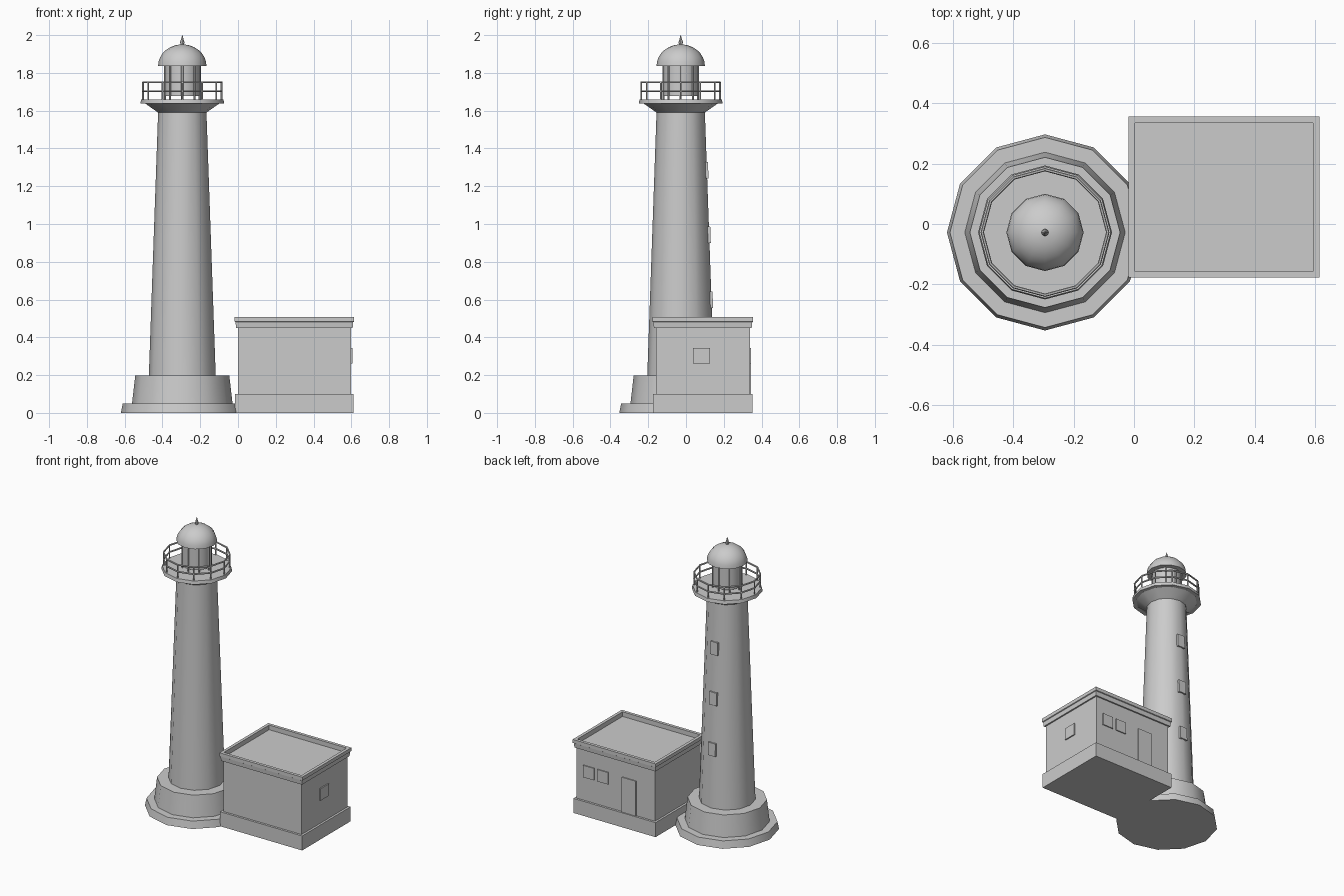
import bpy, bmesh, math

if "Cube" in bpy.data.objects:
    bpy.data.objects.remove(bpy.data.objects["Cube"])

TX, TY = -0.295, -0.028          # tower axis
SIDES = 12


def loft(name, rings, smooth=False):
    """Skin a stack of equal-length point rings and cap both ends."""
    bm = bmesh.new()
    vs = [[bm.verts.new(p) for p in r] for r in rings]
    n = len(rings[0])
    for a, b in zip(vs, vs[1:]):
        for i in range(n):
            j = (i + 1) % n
            bm.faces.new((a[i], a[j], b[j], b[i]))
    bm.faces.new(vs[0][::-1])
    bm.faces.new(vs[-1])
    bmesh.ops.recalc_face_normals(bm, faces=bm.faces)
    me = bpy.data.meshes.new(name)
    bm.to_mesh(me)
    bm.free()
    ob = bpy.data.objects.new(name, me)
    bpy.context.collection.objects.link(ob)
    if smooth:
        bpy.ops.object.select_all(action='DESELECT')
        ob.select_set(True)
        bpy.context.view_layer.objects.active = ob
        bpy.ops.object.shade_smooth_by_angle(angle=math.radians(35))
    return ob


def ring(r, z, x=TX, y=TY, n=SIDES):
    return [(x + r * math.cos(2 * math.pi * i / n),
             y + r * math.sin(2 * math.pi * i / n), z) for i in range(n)]


def round_part(name, profile, **kw):
    return loft(name, [ring(r, z, **kw) for r, z in profile], True)


# building wall footprint
X0, X1, Y0, Y1 = 0.0, 0.597, -0.160, 0.338


def rect(o, z):
    return [(X0 - o, Y0 - o, z), (X1 + o, Y0 - o, z),
            (X1 + o, Y1 + o, z), (X0 - o, Y1 + o, z)]


def block_part(name, profile):
    return loft(name, [rect(o, z) for o, z in profile])


def box(name, center, size, tilt=0.0):
    bpy.ops.mesh.primitive_cube_add(size=1, location=center, rotation=(tilt, 0, 0))
    ob = bpy.context.object
    ob.name, ob.scale = name, size
    return ob


# tower footing and shaft
round_part("lower_footing", [(0.325, 0), (0.315, 0.05)])
round_part("upper_footing", [(0.266, 0.05), (0.249, 0.198)])
R0, Z0, R1, Z1 = 0.177, 0.198, 0.128, 1.59
round_part("tower_shaft", [(R0, Z0), (R1, Z1)])

# gallery deck with flared bracket
round_part("gallery_bracket", [(R1, Z1), (0.195, 1.637)])
round_part("gallery_deck", [(0.222, 1.637), (0.218, 1.66)])

# railing
for name, z in (("mid_rail", 1.703), ("top_rail", 1.75)):
    bpy.ops.mesh.primitive_torus_add(location=(TX, TY, z), major_segments=SIDES,
                                     minor_segments=6, major_radius=0.208,
                                     minor_radius=0.0055)
    bpy.context.object.name = name
for i, (x, y, _) in enumerate(ring(0.208, 0)):
    round_part(f"rail_post_{i}", [(0.005, 1.655), (0.005, 1.75)], x=x, y=y, n=6)

# lantern room, glazing bars, dome and finial
round_part("lantern_room", [(0.093, 1.677), (0.093, 1.84)])
for i, (x, y, _) in enumerate(ring(0.092, 0, n=8)):
    round_part(f"glazing_bar_{i}", [(0.006, 1.66), (0.006, 1.84)], x=x, y=y, n=6)
dome = [(0.128 * math.cos(math.radians(a)), 1.837 + 0.114 * math.sin(math.radians(a)))
        for a in range(0, 90, 12)]
round_part("dome", dome + [(0.004, 1.951)])
round_part("finial", [(0.007, 1.945), (0.012, 1.962), (0.009, 1.97), (0.001, 2.0)], n=8)

# tower windows, following the taper of the shaft
slope = (R0 - R1) / (Z1 - Z0)
for i, z in enumerate((0.598, 0.943, 1.285)):
    r = R0 - slope * (z - Z0)
    box(f"tower_window_{i}", (TX, TY + r - 0.008, z), (0.055, 0.03, 0.088),
        math.atan(slope))

# annex building
block_part("annex_plinth", [(0.015, 0), (0.015, 0.1)])
block_part("annex_walls", [(0, 0.1), (0, 0.45)])
block_part("annex_parapet", [(0.0, 0.45), (0.010, 0.45), (0.013, 0.48), (0.018, 0.483),
                             (0.018, 0.507), (-0.003, 0.507), (-0.003, 0.475)])

# annex door and windows
box("door", (0.197, Y1, 0.22), (0.11, 0.014, 0.24))
for i, x in enumerate((0.395, 0.503)):
    box(f"back_window_{i}", (x, Y1, 0.302), (0.082, 0.014, 0.082))
box("side_window", (X1, 0.082, 0.302), (0.016, 0.092, 0.082))
